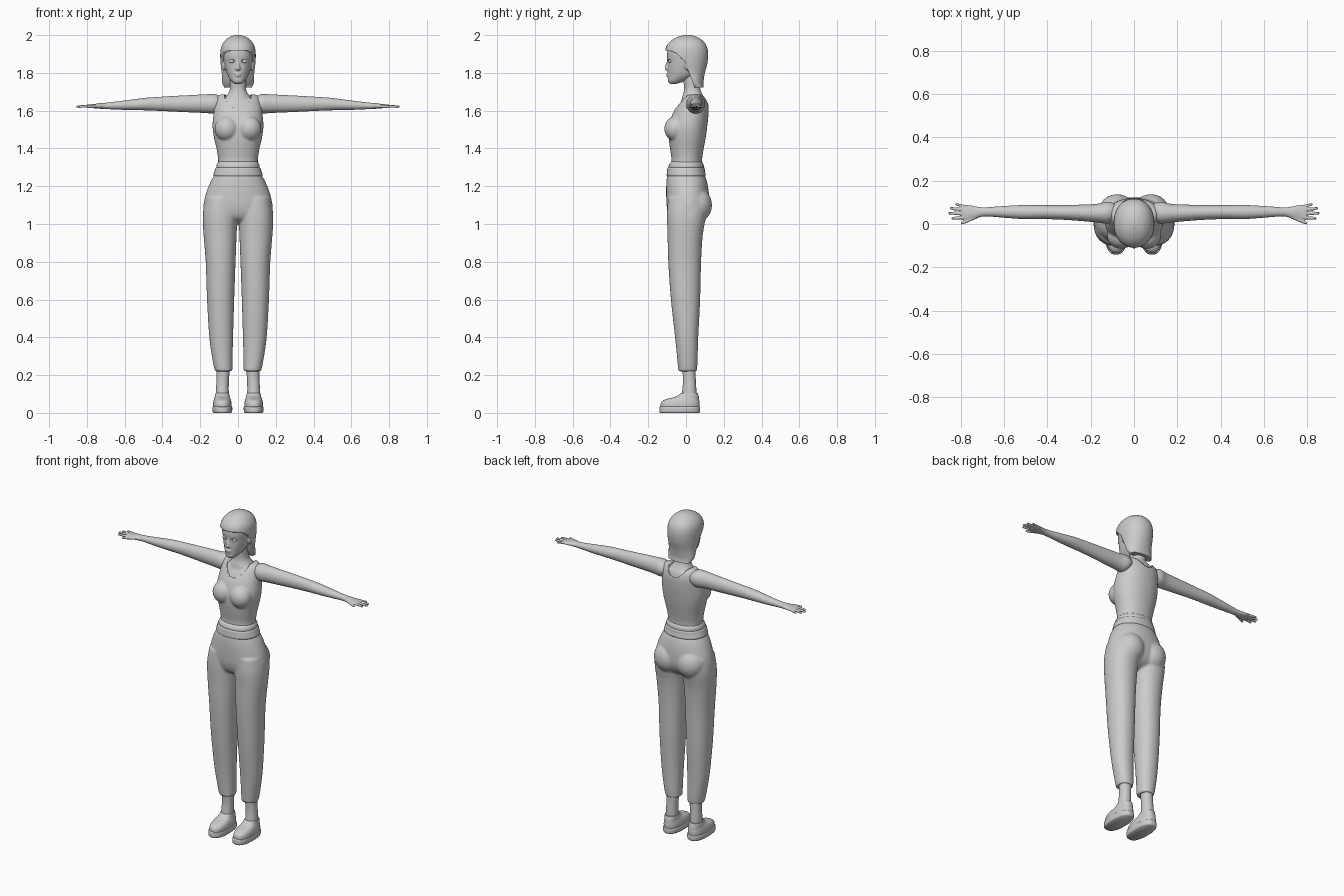
import bpy, bmesh
from math import sin, cos, pi, copysign
from mathutils import Vector


def finish(name, bm, angle=60):
    bmesh.ops.recalc_face_normals(bm, faces=bm.faces)
    me = bpy.data.meshes.new(name)
    bm.to_mesh(me)
    bm.free()
    ob = bpy.data.objects.new(name, me)
    bpy.context.collection.objects.link(ob)
    select([ob])
    bpy.ops.object.shade_smooth_by_angle(angle=angle * pi / 180)
    return ob


def select(obs):
    bpy.ops.object.select_all(action='DESELECT')
    for o in obs:
        o.select_set(True)
    bpy.context.view_layer.objects.active = obs[0]


def spline(rings, sub):
    """Catmull-Rom resampling of the cross-section table."""
    p = [Vector(r) for r in rings]
    p = [2 * p[0] - p[1]] + p + [2 * p[-1] - p[-2]]
    out = []
    for a, b, c, d in zip(p, p[1:], p[2:], p[3:]):
        for i in range(sub):
            t = i / sub
            out.append(0.5 * (2 * b + (c - a) * t + (2 * a - 5 * b + 4 * c - d) * t * t
                              + (3 * b - a - 3 * c + d) * t ** 3))
    return out + [p[-2]]


def loft(name, rings, axis='z', side=1, n=2.15, seg=40, sub=4):
    """Rings are (position, centre u, v min, v max, half width u)."""
    bm = bmesh.new()
    loops = []
    for t, u, v0, v1, r in spline(rings, sub):
        loop = []
        for k in range(seg):
            c, s = cos(2 * pi * k / seg), sin(2 * pi * k / seg)
            a = u + r * copysign(abs(c) ** (2 / n), c)
            b = (v0 + v1) / 2 + (v1 - v0) / 2 * copysign(abs(s) ** (2 / n), s)
            co = (side * a, b, t) if axis == 'z' else (side * t, a, b)
            loop.append(bm.verts.new(co))
        loops.append(loop)
    for A, B in zip(loops, loops[1:]):
        for k in range(seg):
            bm.faces.new((A[k], A[k - 1], B[k - 1], B[k]))
    bm.faces.new(loops[0])
    bm.faces.new(loops[-1])
    return finish(name, bm)


def ball(name, loc, size):
    bm = bmesh.new()
    bmesh.ops.create_uvsphere(bm, u_segments=24, v_segments=16, radius=1)
    bmesh.ops.scale(bm, vec=size, verts=bm.verts)
    bmesh.ops.translate(bm, vec=loc, verts=bm.verts)
    return finish(name, bm)


def fuse(name, obs, voxel, smooth=6, cutter=None):
    """Join parts into one skin and soften the joins."""
    select(obs)
    bpy.ops.object.join()
    ob = bpy.context.object
    ob.name = name
    m = ob.modifiers.new('skin', 'REMESH')
    m.mode, m.voxel_size, m.use_smooth_shade = 'VOXEL', voxel, True
    m = ob.modifiers.new('soften', 'SMOOTH')
    m.factor, m.iterations = 0.5, smooth
    if cutter:
        cut(ob, cutter)
    return ob


def cut(ob, cutter):
    m = ob.modifiers.new('cut', 'BOOLEAN')
    m.operation, m.object, m.solver = 'DIFFERENCE', cutter, 'EXACT'
    cutter.hide_render = True
    cutter.display_type = 'WIRE'


SIDES = (1, -1)

# trousers: pelvis, seat and two legs
pelvis = [(1.27, 0, -.098, .095, .118), (1.22, 0, -.104, .112, .147), (1.15, 0, -.105, .122, .173),
          (1.08, 0, -.10, .118, .184), (1.03, 0, -.08, .09, .165), (1.0, 0, -.03, .04, .1)]
leg = [(1.14, .088, -.095, .11, .085), (1.05, .094, -.101, .108, .092), (.95, .095, -.098, .09, .088),
       (.8, .092, -.094, .08, .079), (.6, .092, -.08, .075, .072), (.4, .089, -.058, .065, .063),
       (.27, .081, -.045, .061, .052), (.22, .076, -.041, .058, .046)]
parts = [loft('trousers', pelvis)]
for s in SIDES:
    parts += [loft('leg', leg, side=s), ball('seat', (s * .078, .06, 1.1), (.085, .078, .09))]
fuse('trousers', parts, .006, 10)

# waistband and rolled top hem
loft('waistband', [(1.25, 0, -.095, .095, .12), (1.258, 0, -.102, .104, .13), (1.28, 0, -.1, .1, .124),
                   (1.297, 0, -.097, .098, .118), (1.302, 0, -.085, .09, .108)])
loft('top_hem', [(1.292, 0, -.085, .088, .106), (1.298, 0, -.092, .094, .114), (1.315, 0, -.09, .093, .113),
                 (1.33, 0, -.078, .084, .104)])

# sleeveless top over the skin of the chest
torso = [(1.29, 0, -.085, .088, .108), (1.34, 0, -.077, .085, .105), (1.40, 0, -.085, .094, .114),
         (1.46, 0, -.092, .105, .128), (1.52, 0, -.09, .113, .135), (1.58, 0, -.073, .119, .13),
         (1.63, 0, -.045, .119, .125), (1.665, 0, -.02, .108, .116), (1.685, 0, .0, .092, .1)]
parts = [loft('tank_top', torso)]
for s in SIDES:
    parts.append(ball('bust', (s * .06, -.055, 1.505), (.064, .06, .066)))
neckline = ball('neckline_cutter', (0, -.01, 1.72), (.078, .2, .115))
fuse('tank_top', parts, .006, 6, neckline)
skin = [(z, x, a + .007, b - .007, r - .007) for z, x, a, b, r in torso[3:-1]]
neck = [(1.62, 0, -.03, .10, .09), (1.665, 0, -.022, .098, .07), (1.70, 0, -.012, .08, .047),
        (1.74, 0, -.012, .073, .042), (1.80, 0, -.025, .07, .043)]
fuse('chest_and_neck', [loft('chest', skin), loft('neck', neck)], .006, 5)

# arms with hands and fingers
arm = [(.09, .055, 1.60, 1.675, .04), (.125, .052, 1.585, 1.688, .05), (.18, .05, 1.588, 1.686, .042),
       (.3, .053, 1.593, 1.68, .035), (.42, .055, 1.599, 1.673, .032), (.5, .055, 1.602, 1.667, .033),
       (.6, .056, 1.604, 1.654, .027), (.69, .056, 1.608, 1.643, .021), (.73, .053, 1.61, 1.64, .028),
       (.765, .052, 1.613, 1.635, .036), (.795, .053, 1.615, 1.633, .035)]
# fingers: base x, base y, tip x, tip y, radius
fingers = [(.775, .080, .825, .092, .0065), (.775, .064, .85, .073, .0075), (.775, .047, .858, .050, .0075),
           (.775, .030, .843, .026, .0075), (.725, .034, .80, .002, .0085)]
for s, label in zip(SIDES, ('left', 'right')):
    parts = [loft('arm', arm, 'x', s, 2)]
    for x0, y0, x1, y1, r in fingers:
        rings = []
        for t, k in ((0, 1.1), (.5, 1), (.9, .85), (1, .45)):
            z = 1.625 - .004 * t
            rings.append((x0 + (x1 - x0) * t, y0 + (y1 - y0) * t, z - r * k, z + r * k, r * k))
        parts.append(loft('finger', rings, 'x', s, 2, 12, 3))
    fuse(label + '_arm', parts, .0038, 2)

# head with nose, lips, chin and ears
head = [(1.742, 0, -.085, -.05, .018), (1.755, 0, -.096, -.01, .034), (1.785, 0, -.096, .05, .054),
        (1.82, 0, -.098, .08, .066), (1.86, 0, -.098, .095, .075), (1.90, 0, -.101, .1, .08),
        (1.94, 0, -.092, .095, .075), (1.97, 0, -.065, .075, .055), (1.985, 0, -.03, .04, .03)]
nose = [(1.812, 0, -.103, -.08, .009), (1.82, 0, -.113, -.08, .014), (1.835, 0, -.111, -.08, .011),
        (1.86, 0, -.102, -.08, .008), (1.88, 0, -.099, -.08, .009)]
parts = [loft('head', head), loft('nose', nose, seg=16),
         ball('upper_lip', (0, -.093, 1.793), (.02, .012, .006)),
         ball('lower_lip', (0, -.092, 1.784), (.017, .012, .006))]
sockets = []
for s in SIDES:
    parts.append(ball('ear', (s * .076, .008, 1.842), (.011, .018, .03)))
    sockets.append(ball('eye_socket_cutter', (s * .034, -.098, 1.862), (.019, .016, .011)))
    ball('eye', (s * .034, -.081, 1.862), (.015, .011, .010))
select(sockets)
bpy.ops.object.join()
fuse('head', parts, .004, 3, bpy.context.object)

# bobbed hair, with the face opening cut along a side profile
hair = [(1.722, 0, .03, .094, .072), (1.75, 0, -.02, .092, .084), (1.80, 0, -.06, .1, .086),
        (1.85, 0, -.1, .113, .092), (1.90, 0, -.11, .117, .094), (1.94, 0, -.104, .11, .088),
        (1.97, 0, -.08, .09, .070), (1.99, 0, -.045, .058, .044), (2.0, 0, -.01, .03, .015)]
bm = bmesh.new()
outline = [(-.2, 1.915), (-.09, 1.918), (-.055, 1.905), (-.025, 1.88), (-.008, 1.86),
           (.012, 1.81), (.03, 1.765), (.05, 1.71), (.05, 1.68), (-.2, 1.68)]
face = bm.faces.new([bm.verts.new((-.2, y, z)) for y, z in outline])
ext = bmesh.ops.extrude_face_region(bm, geom=[face])
bmesh.ops.translate(bm, vec=(.4, 0, 0), verts=[v for v in ext['geom'] if isinstance(v, bmesh.types.BMVert)])
cut(loft('hair', hair), finish('face_opening_cutter', bm, 30))

# shoes with soles, and the ankles above them
sole = [(0, .083, -.137, .07, .047), (.006, .083, -.141, .074, .051), (.022, .083, -.141, .075, .053),
        (.032, .083, -.139, .073, .051), (.034, .083, -.13, .065, .045)]
upper = [(.025, .083, -.134, .07, .049), (.05, .083, -.133, .072, .049), (.066, .083, -.12, .07, .046),
         (.077, .083, -.09, .069, .042), (.088, .083, -.05, .067, .039), (.105, .083, -.028, .062, .036)]
ankle = [(.08, .083, -.025, .055, .036), (.12, .083, -.02, .055, .034), (.17, .081, -.016, .052, .033),
         (.25, .078, -.02, .05, .035)]
for s, label in zip(SIDES, ('left', 'right')):
    loft(label + '_sole', sole, side=s, n=2.5)
    loft(label + '_shoe', upper, side=s, n=2.4)
    loft(label + '_ankle', ankle, side=s)
